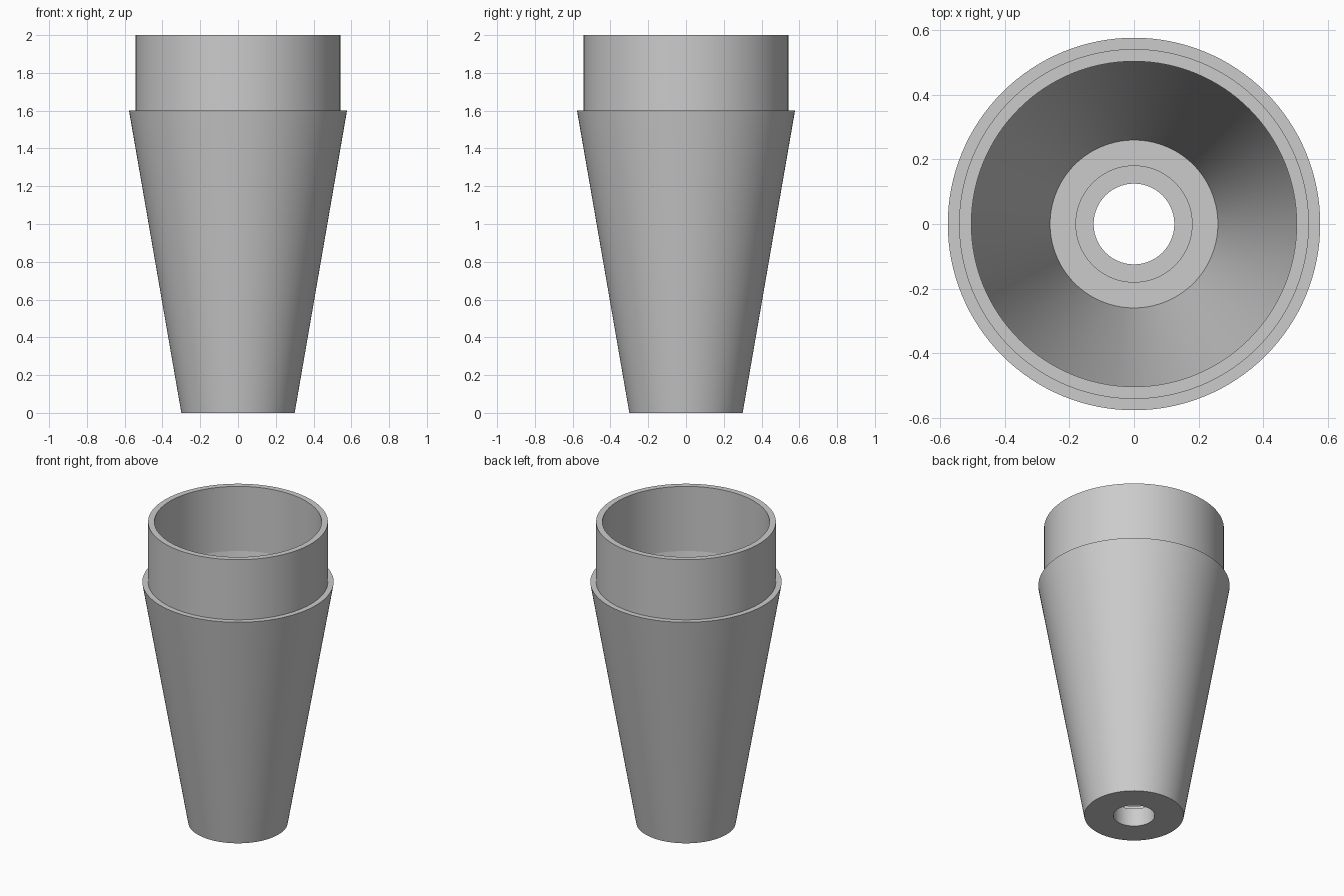
import bpy
import bmesh
import math

cube = bpy.data.objects.get("Cube")
if cube:
    bpy.data.objects.remove(cube, do_unlink=True)

SEGMENTS = 128

grey = bpy.data.materials.new("plain_grey")
grey.use_nodes = True
colour = (0.6, 0.6, 0.6, 1)
grey.diffuse_color = colour
grey.node_tree.nodes["Principled BSDF"].inputs["Base Color"].default_value = colour


def lathe(name, profile):
    """Spin a closed (radius, height) profile around the z axis."""
    bm = bmesh.new()
    verts = [bm.verts.new((r, 0, z)) for r, z in profile]
    edges = [bm.edges.new((v, verts[(i + 1) % len(verts)])) for i, v in enumerate(verts)]
    bmesh.ops.spin(bm, geom=verts + edges, cent=(0, 0, 0), axis=(0, 0, 1),
                   angle=math.tau, steps=SEGMENTS, use_merge=True)
    bmesh.ops.remove_doubles(bm, verts=bm.verts, dist=0.0001)
    bmesh.ops.recalc_face_normals(bm, faces=bm.faces)
    mesh = bpy.data.meshes.new(name)
    bm.to_mesh(mesh)
    bm.free()
    mesh.materials.append(grey)
    obj = bpy.data.objects.new(name, mesh)
    bpy.context.collection.objects.link(obj)
    bpy.ops.object.select_all(action="DESELECT")
    obj.select_set(True)
    bpy.context.view_layer.objects.active = obj
    bpy.ops.object.shade_smooth_by_angle(angle=math.radians(5))
    return obj


# Hollow tapered body with a straight collar and a stepped drain hole
lathe("tapered_sleeve", [
    (0.125, 0), (0.30, 0),          # underside
    (0.577, 1.60), (0.542, 1.60),   # tapered wall and shoulder
    (0.542, 2.0), (0.504, 2.0),     # collar and rim
    (0.504, 1.57), (0.26, 0.17),    # inner wall
    (0.18, 0.17), (0.18, 0.12),     # floor and recess
    (0.125, 0.12),                  # hole
])
